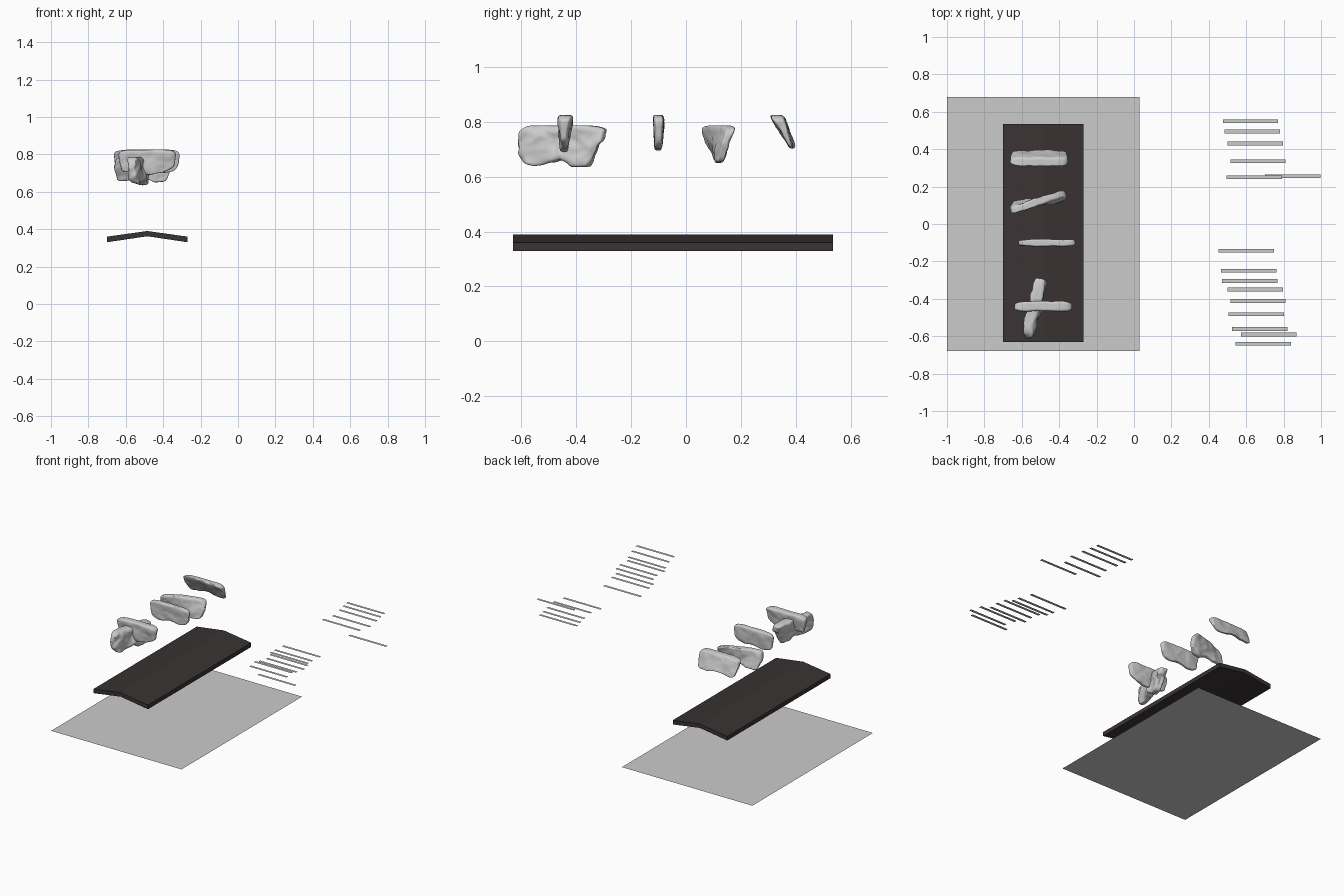
import bpy
import bmesh
import math
from mathutils import Vector, noise

default = bpy.data.objects.get("Cube")
if default:
    bpy.data.objects.remove(default, do_unlink=True)


def finish(name, bm, material=None):
    mesh = bpy.data.meshes.new(name)
    bm.to_mesh(mesh)
    bm.free()
    obj = bpy.data.objects.new(name, mesh)
    bpy.context.collection.objects.link(obj)
    if material:
        mesh.materials.append(material)
    return obj


def rectangle(name, x0, x1, y0, y1, z):
    bm = bmesh.new()
    corners = [(x0, y0), (x1, y0), (x1, y1), (x0, y1)]
    bm.faces.new([bm.verts.new((x, y, z)) for x, y in corners])
    return finish(name, bm)


def sample(values, t):
    """Read an evenly spaced list at t in 0..1, eased between entries."""
    f = min(max(t, 0), 1) * (len(values) - 1)
    i = min(int(f), len(values) - 2)
    k = f - i
    k = k * k * (3 - 2 * k)
    return values[i] * (1 - k) + values[i + 1] * k


def rock(name, centre, angle, half, top, bottoms, thick, lean=0.0, twist=0.0,
         taper=0.9, rough=0.010, seed=0):
    """Upright worn slab: thick = (bottom, top) half widths."""
    bm = bmesh.new()
    bmesh.ops.create_icosphere(bm, subdivisions=5, radius=1)
    c, s = math.cos(angle), math.sin(angle)
    offset = Vector((seed * 7.3, seed * 3.1, 0))
    for v in bm.verts:
        # Square the ball off into a rounded block
        p = v.co
        q = p / sum(abs(a) ** 5 for a in p) ** 0.2
        u, h = q.x, (q.z + 1) / 2
        low = sample(bottoms, (u + 1) / 2)
        z = low + (top - low) * h
        along = u * half * (taper + (1 - taper) * h)
        width = thick[0] + (thick[1] - thick[0]) * h ** 1.5
        across = q.y * width + lean * (h - 0.5) + twist * u * h
        co = Vector((along, across, z))
        bump = noise.noise_vector(co * 16 + offset) + noise.noise_vector(co * 34 + offset) * 0.4
        fade = 1 - 0.75 * h ** 4
        co += Vector((bump.x, bump.y * 0.8, bump.z * 0.7 * fade)) * rough
        co.z = min(co.z, top)
        v.co = (centre[0] + c * co.x - s * co.y, centre[1] + s * co.x + c * co.y, co.z)
    for f in bm.faces:
        f.smooth = True
    return finish(name, bm)


# Ground sheet
rectangle("ground_sheet", -1.0, 0.03, -0.68, 0.68, 0.0)

# Dark ridged slab
dark = bpy.data.materials.new("dark_slab")
dark.use_nodes = True
colour = (0.042, 0.033, 0.033, 1)
dark.diffuse_color = colour
dark.node_tree.nodes["Principled BSDF"].inputs["Base Color"].default_value = colour

bm = bmesh.new()
outline = [(-0.70, 0.33), (-0.485, 0.362), (-0.27, 0.33),
           (-0.27, 0.36), (-0.485, 0.39), (-0.70, 0.36)]
rings = [[bm.verts.new((x, y, z)) for x, z in outline] for y in (-0.63, 0.535)]
for i in range(6):
    j = (i + 1) % 6
    bm.faces.new((rings[0][i], rings[0][j], rings[1][j], rings[1][i]))
for ring in rings:
    bm.faces.new((ring[0], ring[1], ring[4], ring[5]))
    bm.faces.new((ring[1], ring[2], ring[3], ring[4]))
bmesh.ops.recalc_face_normals(bm, faces=bm.faces)
finish("ridged_slab", bm, dark)

# Floating rocks, front to back
rock("front_cross_rock", (-0.485, -0.442), 0, 0.158, 0.825,
     [0.70, 0.71, 0.69, 0.70, 0.72], (0.015, 0.031), lean=0.005, rough=0.007, seed=1)
rock("front_long_rock", (-0.53, -0.45), math.radians(77), 0.172, 0.787,
     [0.635, 0.64, 0.65, 0.66, 0.635, 0.64, 0.71], (0.027, 0.034),
     lean=0.015, taper=0.86, rough=0.015, seed=2)
rock("middle_rock", (-0.465, -0.10), 0, 0.157, 0.825,
     [0.70, 0.695, 0.71, 0.70, 0.71], (0.014, 0.021), rough=0.006, seed=3)
rock("twisted_rock", (-0.51, 0.118), 0, 0.152, 0.787,
     [0.65, 0.66, 0.67, 0.655, 0.645], (0.016, 0.026), twist=0.055,
     rough=0.011, seed=4)
rock("back_rock", (-0.505, 0.358), 0, 0.157, 0.825,
     [0.695, 0.71, 0.72, 0.705, 0.70], (0.012, 0.028), lean=-0.058,
     rough=0.008, seed=5)

# Thin floating strips: left end, y, height
strips = [(0.475, 0.55, 0.84), (0.485, 0.495, 0.84), (0.50, 0.43, 0.84),
          (0.515, 0.335, 0.84), (0.495, 0.25, 0.84), (0.70, 0.255, 0.78),
          (0.453, -0.143, 0.79), (0.465, -0.25, 0.805), (0.47, -0.305, 0.81),
          (0.50, -0.35, 0.82), (0.515, -0.412, 0.82), (0.505, -0.482, 0.825),
          (0.525, -0.562, 0.857), (0.573, -0.591, 0.79), (0.543, -0.64, 0.86)]
for n, (x, y, z) in enumerate(strips, 1):
    rectangle(f"floating_strip_{n}", x, min(x + 0.296, 1.0), y - 0.01, y + 0.01, z)
